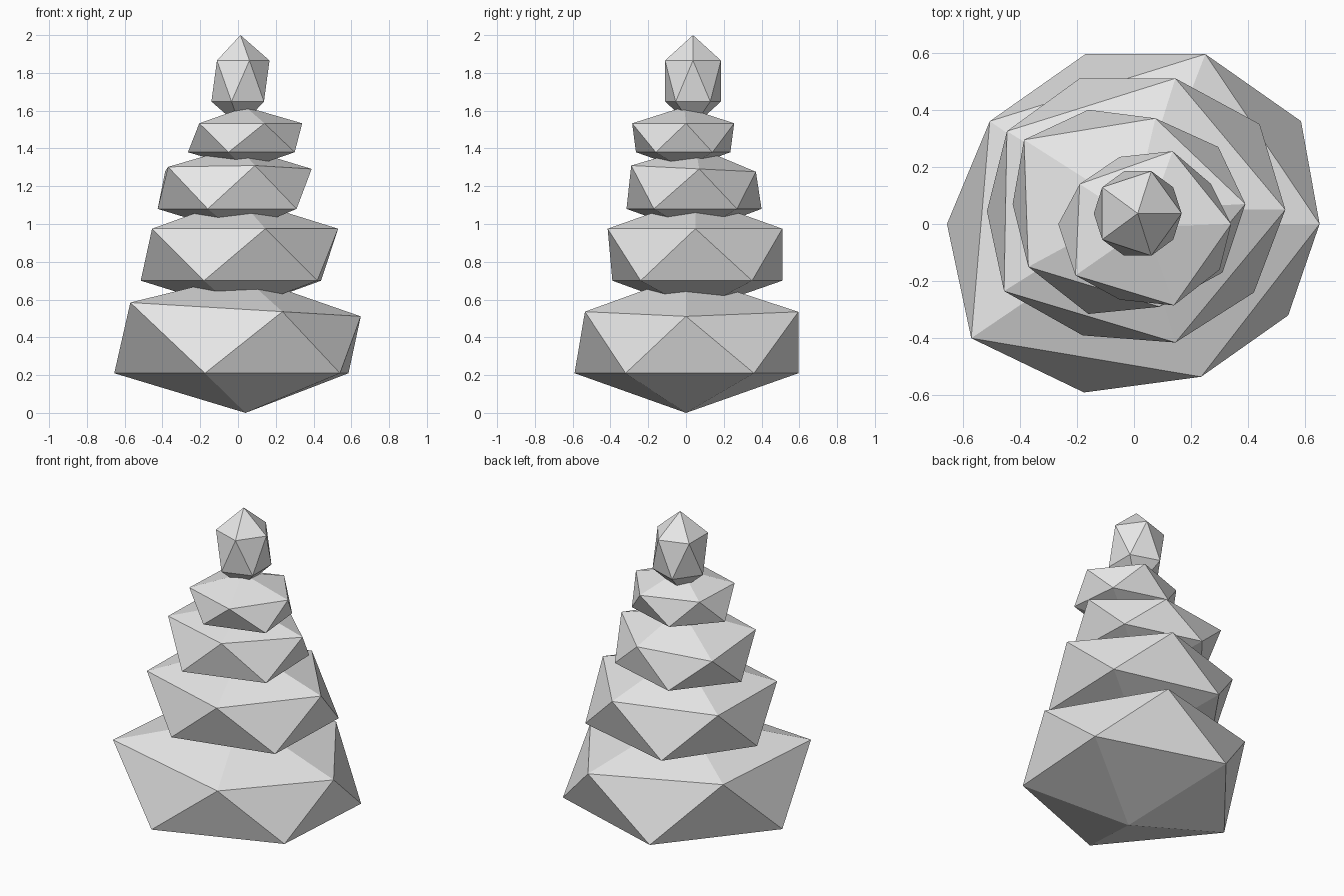
import bpy
import bmesh

cube = bpy.data.objects.get("Cube")
if cube:
    bpy.data.objects.remove(cube, do_unlink=True)

# Single stone colour
GREY = (0.8, 0.8, 0.8, 1.0)
stone_grey = bpy.data.materials.new("stone_grey")
stone_grey.use_nodes = True
stone_grey.diffuse_color = GREY
for node in stone_grey.node_tree.nodes:
    if node.type == "BSDF_PRINCIPLED":
        node.inputs["Base Color"].default_value = GREY


def stone(name, bottom, top, low_z, low_outline, high_z, high_outline, tilt=(0, 0)):
    """Twenty-sided stone: two five-point outlines joined by a zigzag band and capped by two tips.

    The upper outline can be tilted by a slope along x and y.
    """
    bm = bmesh.new()
    foot = bm.verts.new(bottom)
    peak = bm.verts.new(top)
    low = [bm.verts.new((x, y, low_z)) for x, y in low_outline]
    high = [bm.verts.new((x, y, high_z + tilt[0] * x + tilt[1] * y))
            for x, y in high_outline]
    for i in range(len(low)):
        j = (i + 1) % len(low)
        bm.faces.new((foot, low[j], low[i]))
        bm.faces.new((low[i], low[j], high[i]))
        bm.faces.new((high[i], low[j], high[j]))
        bm.faces.new((high[i], high[j], peak))
    bmesh.ops.recalc_face_normals(bm, faces=bm.faces)
    mesh = bpy.data.meshes.new(name)
    bm.to_mesh(mesh)
    bm.free()
    mesh.materials.append(stone_grey)
    obj = bpy.data.objects.new(name, mesh)
    bpy.context.collection.objects.link(obj)
    return obj


# Outlines run counter-clockwise; the low one starts at the right-hand (-x) side
stone("base_stone", (0.04, 0, 0), (0.02, 0, 0.73),
      0.21, [(-0.655, 0), (-0.175, -0.59), (0.54, -0.32), (0.585, 0.36), (-0.17, 0.595)],
      0.55, [(-0.57, -0.4), (0.235, -0.535), (0.65, 0), (0.25, 0.595), (-0.505, 0.36)],
      tilt=(-0.06, 0))

stone("second_stone", (0, 0.05, 0.54), (0, 0.05, 1.14),
      0.7, [(-0.515, 0.045), (-0.18, -0.39), (0.42, -0.24), (0.44, 0.35), (-0.19, 0.51)],
      0.975, [(-0.455, -0.235), (0.145, -0.415), (0.53, 0.05), (0.145, 0.51), (-0.445, 0.325)])

stone("third_stone", (0, 0.05, 0.95), (0, 0.05, 1.41),
      1.08, [(-0.425, 0.07), (-0.16, -0.315), (0.31, -0.17), (0.295, 0.27), (-0.16, 0.4)],
      1.295, [(-0.37, -0.15), (0.09, -0.29), (0.39, 0.07), (0.075, 0.37), (-0.385, 0.295)],
      tilt=(0, -0.05))

stone("fourth_stone", (0.04, -0.01, 1.29), (0.04, -0.01, 1.62),
      1.38, [(-0.265, 0), (-0.05, -0.265), (0.3, -0.16), (0.27, 0.14), (-0.05, 0.235)],
      1.533, [(-0.205, -0.18), (0.14, -0.285), (0.34, 0), (0.135, 0.255), (-0.19, 0.14)])

# Upright pebble on top
bpy.ops.mesh.primitive_ico_sphere_add(subdivisions=1, radius=1, location=(0.013, 0.037, 1.757))
pebble = bpy.context.object
pebble.name = "top_pebble"
pebble.scale = (0.172, 0.174, 0.243)
pebble.data.materials.append(stone_grey)
